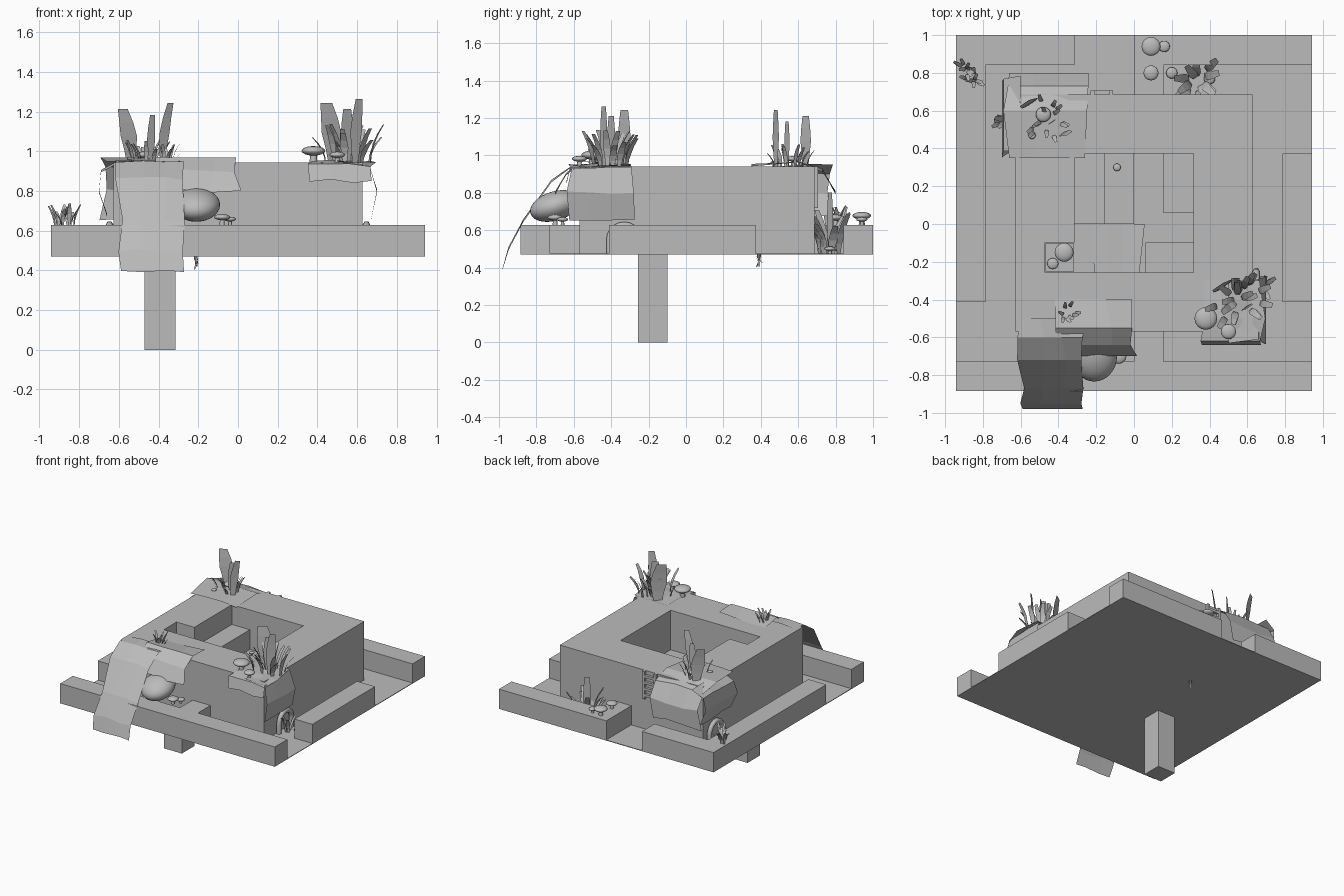
import bpy, bmesh, math, random
from mathutils import Vector, Matrix

random.seed(4)
if "Cube" in bpy.data.objects:
    bpy.data.objects.remove(bpy.data.objects["Cube"], do_unlink=True)

stone = bpy.data.materials.new("plain grey")
stone.use_nodes = True
stone.diffuse_color = (0.5, 0.5, 0.5, 1)
stone.node_tree.nodes["Principled BSDF"].inputs["Base Color"].default_value = stone.diffuse_color

# Main levels and edges, all spaced by the width of one block
BLOCK = 0.157
SKIN = 0.005
FLOOR = 3 * BLOCK
WALL = FLOOR + BLOCK
ROOF = FLOOR + 3 * BLOCK
EDGE = 6 * BLOCK
INNER = EDGE - BLOCK
HOUSE = INNER - BLOCK
COURT = 2 * BLOCK
NOTCH = COURT + BLOCK
BACK = 1
FRONT = BACK - 2 * EDGE
BACK_INNER, FRONT_INNER = BACK - BLOCK, FRONT + BLOCK
HOUSE_BACK, HOUSE_FRONT = BACK_INNER - BLOCK, FRONT_INNER + BLOCK
COURT_BACK, COURT_FRONT = HOUSE_BACK - COURT, HOUSE_FRONT + COURT
NOTCH_BACK = COURT_FRONT + BLOCK
GATE = HOUSE_FRONT + BLOCK


def finish(name, bm, smooth=False):
    bmesh.ops.recalc_face_normals(bm, faces=bm.faces)
    mesh = bpy.data.meshes.new(name)
    bm.to_mesh(mesh)
    bm.free()
    mesh.materials.append(stone)
    for face in mesh.polygons:
        face.use_smooth = smooth
    obj = bpy.data.objects.new(name, mesh)
    bpy.context.collection.objects.link(obj)
    return obj


def prism(name, outline, bottom, top):
    bm = bmesh.new()
    low, high = [[bm.verts.new((x, y, z)) for x, y in outline] for z in (bottom, top)]
    bm.faces.new(low)
    bm.faces.new(high)
    for i in range(len(low)):
        bm.faces.new((low[i - 1], low[i], high[i], high[i - 1]))
    return finish(name, bm)


def box(name, left, right, front, back, bottom, top):
    outline = [(left, front), (right, front), (right, back), (left, back)]
    return prism(name, outline, bottom, top)


def cut(target, cutter):
    mod = target.modifiers.new("cut", "BOOLEAN")
    mod.operation, mod.object, mod.solver = "DIFFERENCE", cutter, "EXACT"
    bpy.context.view_layer.objects.active = target
    bpy.ops.object.modifier_apply(modifier=mod.name)
    bpy.data.objects.remove(cutter, do_unlink=True)


def drape(name, out, centre, width, path, columns=4):
    """Ragged moss sheet that follows a path of (distance outward, height)."""
    out = Vector(out)
    along = Vector((abs(out.y), abs(out.x), 0))
    bm = bmesh.new()
    rows = []
    for distance, height in path:
        row = []
        for i in range(columns):
            shift = centre + width * (i / (columns - 1) - 0.5) + random.uniform(-0.02, 0.02)
            point = out * distance + along * shift
            point.z = height + random.uniform(-0.01, 0.01)
            row.append(bm.verts.new(point))
        rows.append(row)
    for upper, lower in zip(rows, rows[1:]):
        for i in range(columns - 1):
            bm.faces.new((upper[i], lower[i], lower[i + 1], upper[i + 1]))
    finish(name, bm)


def blade(bm, base, height, width, lean, turn):
    """One bent leaf, widest in the middle."""
    side = Vector((math.cos(turn), math.sin(turn), 0)) * width / 2
    last = None
    for step in range(5):
        t = step / 4
        middle = Vector(base) + lean * t * t + Vector((0, 0, height * t))
        half = side * min(0.5 + t, 1.6 - t)
        pair = [bm.verts.new(middle - half), bm.verts.new(middle + half)]
        if last:
            bm.faces.new((last[0], last[1], pair[1], pair[0]))
        last = pair


def tuft(name, x, y, ground, spread, height, count, tall=()):
    """Small leaves around a point, plus tall ones given as (offset, height, width)."""
    bm = bmesh.new()
    for _ in range(count):
        angle = random.uniform(0, math.tau)
        away = Vector((math.cos(angle), math.sin(angle), 0))
        base = Vector((x, y, ground)) + away * random.uniform(0, spread)
        blade(bm, base, height * random.uniform(0.5, 1), height / 5, away * height / 3, angle + 1.5)
    for offset, size, width in tall:
        blade(bm, (x + offset, y - offset, ground), size, width, Vector((offset / 2, 0, 0)), 0.6)
    finish(name, bm)


def mushroom(x, y, ground, radius):
    bm = bmesh.new()
    top = Vector((x, y, ground + radius))
    bmesh.ops.create_cone(bm, segments=8, radius1=radius / 3, radius2=radius / 4, depth=radius,
                          matrix=Matrix.Translation((x, y, ground + radius / 2)))
    bmesh.ops.create_uvsphere(bm, u_segments=16, v_segments=8, radius=radius,
                              matrix=Matrix.Translation(top) @ Matrix.Diagonal((1, 1, 0.4, 1)))
    finish("mushroom", bm, True)


# Base slab and the open shaft below it
slab = box("base_slab", -EDGE, EDGE, FRONT, BACK, FLOOR, FLOOR + SKIN)
shaft = box("shaft", -NOTCH, -COURT, COURT_FRONT, NOTCH_BACK, 0, FLOOR)
for part in (slab, shaft):
    cut(part, box("cutter", SKIN - NOTCH, -COURT - SKIN, COURT_FRONT + SKIN, NOTCH_BACK - SKIN,
                  SKIN, WALL))

# Low surrounding walls
prism("back_right_wall", [(-EDGE, BACK), (-EDGE, GATE), (-INNER, GATE), (-INNER, BACK_INNER),
                          (-COURT, BACK_INNER), (-COURT, BACK)], FLOOR, WALL)
prism("back_left_wall", [(0, BACK), (0, HOUSE_BACK), (BLOCK, HOUSE_BACK), (BLOCK, BACK_INNER),
                         (EDGE, BACK_INNER), (EDGE, BACK)], FLOOR, WALL)
prism("front_wall", [(-EDGE, FRONT), (EDGE, FRONT), (EDGE, FRONT_INNER), (BLOCK, FRONT_INNER),
                     (BLOCK, HOUSE_FRONT), (0, HOUSE_FRONT), (0, FRONT_INNER),
                     (-EDGE, FRONT_INNER)], FLOOR, WALL)
box("left_wall", INNER, EDGE, GATE, COURT_BACK, FLOOR, WALL)

# Main block with an open court and a notch over the shaft
house = box("main_block", -HOUSE, HOUSE, HOUSE_FRONT, HOUSE_BACK, FLOOR, ROOF)
cut(house, prism("cutter", [(-NOTCH, COURT_FRONT), (COURT, COURT_FRONT), (COURT, COURT_BACK),
                            (-COURT, COURT_BACK), (-COURT, NOTCH_BACK), (-NOTCH, NOTCH_BACK)],
                 FLOOR - BLOCK, ROOF + BLOCK))

# Steps and blocks in the court
box("high_step", -COURT, -BLOCK, 0, COURT_BACK, FLOOR, WALL + BLOCK)
box("low_step", -BLOCK, 0, 0, COURT_BACK, FLOOR, WALL)
box("court_block", BLOCK, COURT, COURT_BACK - COURT, COURT_BACK, FLOOR, WALL)
box("court_bench", 0.06, COURT, COURT_FRONT, NOTCH_BACK, FLOOR, WALL)
drape("court_moss", (0, -1, 0), -0.09, 0.26, [(0, 0.49), (-COURT_FRONT, 0.49)])

# Ladder on the back face
for x in (-0.23, -0.13):
    box("ladder_rail", x, x + 0.02, HOUSE_BACK, HOUSE_BACK + 0.02, 0.72, ROOF)
for i in range(4):
    rung = ROOF - 0.05 * (i + 1)
    box("ladder_rung", -0.23, -0.12, HOUSE_BACK, HOUSE_BACK + 0.02, rung, rung + 0.02)

# Round arches on both sides of the main block, with plants at their feet
for side, y in ((HOUSE, -0.33), (-HOUSE, 0.55)):
    curve = bpy.data.curves.new("side_arch", "CURVE")
    curve.dimensions = "3D"
    curve.bevel_depth = 0.02
    curve.bevel_resolution = 1
    curve.materials.append(stone)
    angles = [math.pi * i / 10 for i in range(11)]
    arc = [(y + BLOCK / 2 * math.cos(a), WALL - BLOCK / 2 + BLOCK / 2 * math.sin(a)) for a in angles]
    arc = [(arc[0][0], FLOOR)] + arc + [(arc[-1][0], FLOOR)]
    line = curve.splines.new("POLY")
    line.points.add(len(arc) - 1)
    for point, (across, up) in zip(line.points, arc):
        point.co = (side * 1.03, across, up, 1)
    bpy.context.collection.objects.link(bpy.data.objects.new("side_arch", curve))
    tuft("arch_plant", side * 1.08, y, FLOOR, 0.04, 0.14, 7)

# Moss hanging over the edges
drape("front_moss", (0, -1, 0), -0.43, 0.34,
      [(0.5, 0.95), (0.6, 0.95), (0.72, 0.86), (0.87, 0.65), (0.95, 0.5), (0.98, 0.4)])
drape("front_roof_moss", (0, -1, 0), -0.2, 0.4,
      [(0.4, 0.95), (0.55, 0.97), (0.64, 0.9), (0.7, 0.8)])
drape("back_moss", (0, 1, 0), -0.47, 0.42,
      [(0.35, 0.95), (0.6, 0.96), (0.73, 0.92), (0.8, 0.8), (0.8, 0.66)])
drape("back_side_moss", (-1, 0, 0), 0.57, 0.4, [(0.6, 0.95), (0.69, 0.9), (0.7, 0.8), (0.66, 0.68)])
drape("corner_moss", (0, -1, 0), 0.52, 0.32, [(0.3, 0.95), (0.5, 0.95), (0.62, 0.93), (0.64, 0.85)])
drape("corner_side_moss", (1, 0, 0), -0.46, 0.34, [(0.5, 0.95), (0.66, 0.93), (0.7, 0.8), (0.67, 0.66)])

# Smooth boulder resting on the front wall
bm = bmesh.new()
bmesh.ops.create_uvsphere(bm, u_segments=32, v_segments=16, radius=0.12,
                          matrix=Matrix.Translation((-0.21, -0.7, 0.73))
                          @ Matrix.Rotation(0.3, 4, "X") @ Matrix.Diagonal((1, 1.15, 0.65, 1)))
finish("boulder", bm, True)

# Plants
tuft("back_roof_plant", -0.46, 0.56, ROOF, 0.1, 0.12, 14,
     [(-0.08, 0.27, 0.1), (0.08, 0.3, 0.06), (0.02, 0.24, 0.05)])
tuft("corner_roof_plant", 0.55, -0.4, ROOF, 0.12, 0.2, 22,
     [(-0.07, 0.3, 0.12), (0.04, 0.32, 0.07), (0, 0.27, 0.08)])
tuft("front_roof_plant", -0.37, -0.48, ROOF, 0.06, 0.1, 8)
tuft("back_ground_plant", 0.33, 0.77, FLOOR, 0.07, 0.24, 14, [(0, 0.33, 0.06)])
tuft("hanging_root", -0.21, 0.39, FLOOR, 0.02, -0.07, 6)
for x, y in ((-0.89, 0.82), (-0.85, 0.76)):
    tuft("wall_plant", x, y, WALL, 0.04, 0.11, 8)

# Mushrooms grouped by the level they grow on
groups = {
    SKIN: [(-0.37, -0.15, 0.05), (-0.43, -0.21, 0.03)],
    FLOOR: [(0.2, 0.8, 0.03), (0.4, 0.77, 0.03)],
    WALL: [(0.09, 0.94, 0.05), (0.16, 0.94, 0.03), (0.09, 0.8, 0.04), (-0.09, 0.3, 0.02),
           (-0.08, -0.7, 0.04), (-0.04, -0.66, 0.03)],
    ROOF: [(0.38, -0.5, 0.06), (0.5, -0.57, 0.04), (-0.48, 0.58, 0.04), (-0.54, 0.47, 0.02)],
}
for ground, spots in groups.items():
    for x, y, radius in spots:
        mushroom(x, y, ground, radius)
